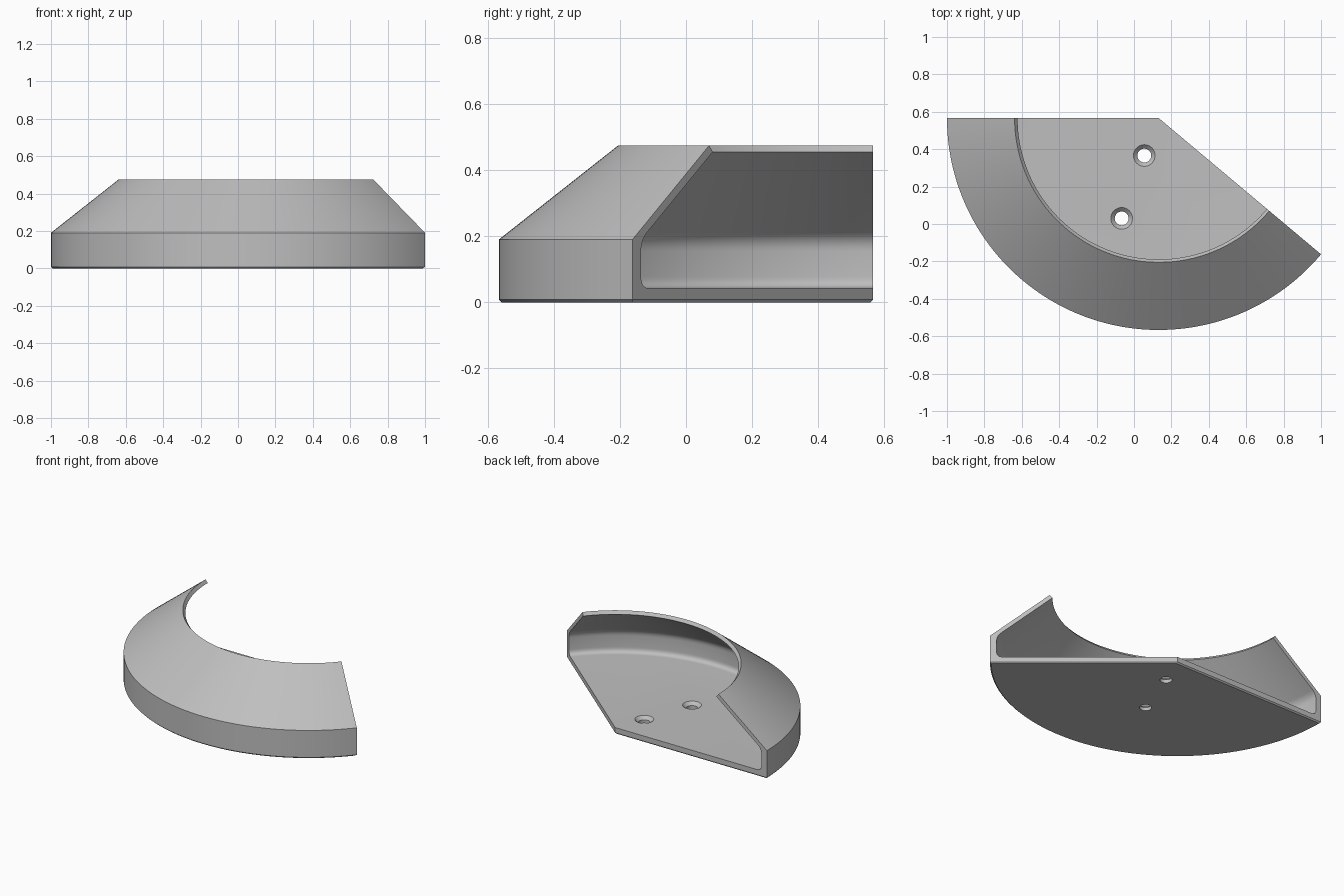
import bpy, bmesh, math
from mathutils import Vector

cube = bpy.data.objects.get("Cube")
if cube:
    bpy.data.objects.remove(cube)

R = 1.1325                      # outer radius
CX, CY = 0.1325, 0.566          # axis of the sector
SWEEP = math.radians(140)
STEPS = 72
FLOOR = 0.043

grey = bpy.data.materials.new("plain_grey")
grey.use_nodes = True
colour = (0.52, 0.52, 0.52, 1)
grey.diffuse_color = colour
grey.node_tree.nodes["Principled BSDF"].inputs["Base Color"].default_value = colour


def fillet(a, corner, b, n=6):
    """Rounded corner from a to b as (radius, height) points."""
    a, corner, b = Vector(a), Vector(corner), Vector(b)
    pts = []
    for i in range(n + 1):
        t = i / n
        pts.append(tuple(a * (1 - t) ** 2 + corner * 2 * t * (1 - t) + b * t * t))
    return pts


def mesh_object(name, bm):
    bmesh.ops.recalc_face_normals(bm, faces=bm.faces)
    mesh = bpy.data.meshes.new(name)
    bm.to_mesh(mesh)
    bm.free()
    mesh.materials.append(grey)
    obj = bpy.data.objects.new(name, mesh)
    bpy.context.collection.objects.link(obj)
    return obj


# Wall section, from the outer foot over the lip and down to the floor
wall = [(R, 0), (R, 0.19), (0.771, 0.475), (0.755, 0.455)]
wall += fillet((1.0645, 0.211), (1.092, 0.189), (1.092, 0.154))
wall += fillet((1.092, 0.078), (1.092, FLOOR), (1.057, FLOOR))

# Sector tray: the section swept round the axis, closed by floor and end faces
bm = bmesh.new()
axis_low = bm.verts.new((CX, CY, 0))
axis_top = bm.verts.new((CX, CY, FLOOR))
cols = []
for i in range(STEPS + 1):
    a = math.pi + SWEEP * i / STEPS
    cols.append([bm.verts.new((CX + r * math.cos(a), CY + r * math.sin(a), z)) for r, z in wall])
for c, d in zip(cols, cols[1:]):
    for j in range(len(wall) - 1):
        bm.faces.new((c[j], d[j], d[j + 1], c[j + 1]))
bm.faces.new([axis_low] + [c[0] for c in cols])
bm.faces.new([axis_top] + [c[-1] for c in cols])
for c in (cols[0], cols[-1]):
    bm.faces.new(c + [axis_top, axis_low])
bmesh.ops.recalc_face_normals(bm, faces=bm.faces)

# Small chamfer round the underside
foot = [e for e in bm.edges if all(abs(v.co.z) < 1e-5 for v in e.verts)]
bmesh.ops.bevel(bm, geom=foot, offset=0.008, segments=1, affect='EDGES')
tray = mesh_object("sector_tray", bm)

# Countersunk screw holes
hole = [(0.037, -0.05), (0.037, 0.022), (0.058, FLOOR), (0.058, 0.1)]
for x, y in ((0.055, 0.366), (-0.066, 0.03)):
    bm = bmesh.new()
    n = 32
    rings = [[bm.verts.new((x + r * math.cos(math.tau * k / n), y + r * math.sin(math.tau * k / n), z))
              for k in range(n)] for r, z in hole]
    for p, q in zip(rings, rings[1:]):
        for k in range(n):
            bm.faces.new((p[k], p[(k + 1) % n], q[(k + 1) % n], q[k]))
    bm.faces.new(rings[0])
    bm.faces.new(rings[-1])
    cutter = mesh_object("screw_hole_cutter", bm)
    cutter.hide_render = True
    bpy.context.view_layer.objects.active = tray
    mod = tray.modifiers.new("screw_hole", 'BOOLEAN')
    mod.operation = 'DIFFERENCE'
    mod.solver = 'EXACT'
    mod.object = cutter
    bpy.ops.object.modifier_apply(modifier=mod.name)
    bpy.data.objects.remove(cutter)

bpy.ops.object.select_all(action='DESELECT')
tray.select_set(True)
bpy.context.view_layer.objects.active = tray
bpy.ops.object.shade_smooth_by_angle(angle=math.radians(25))
